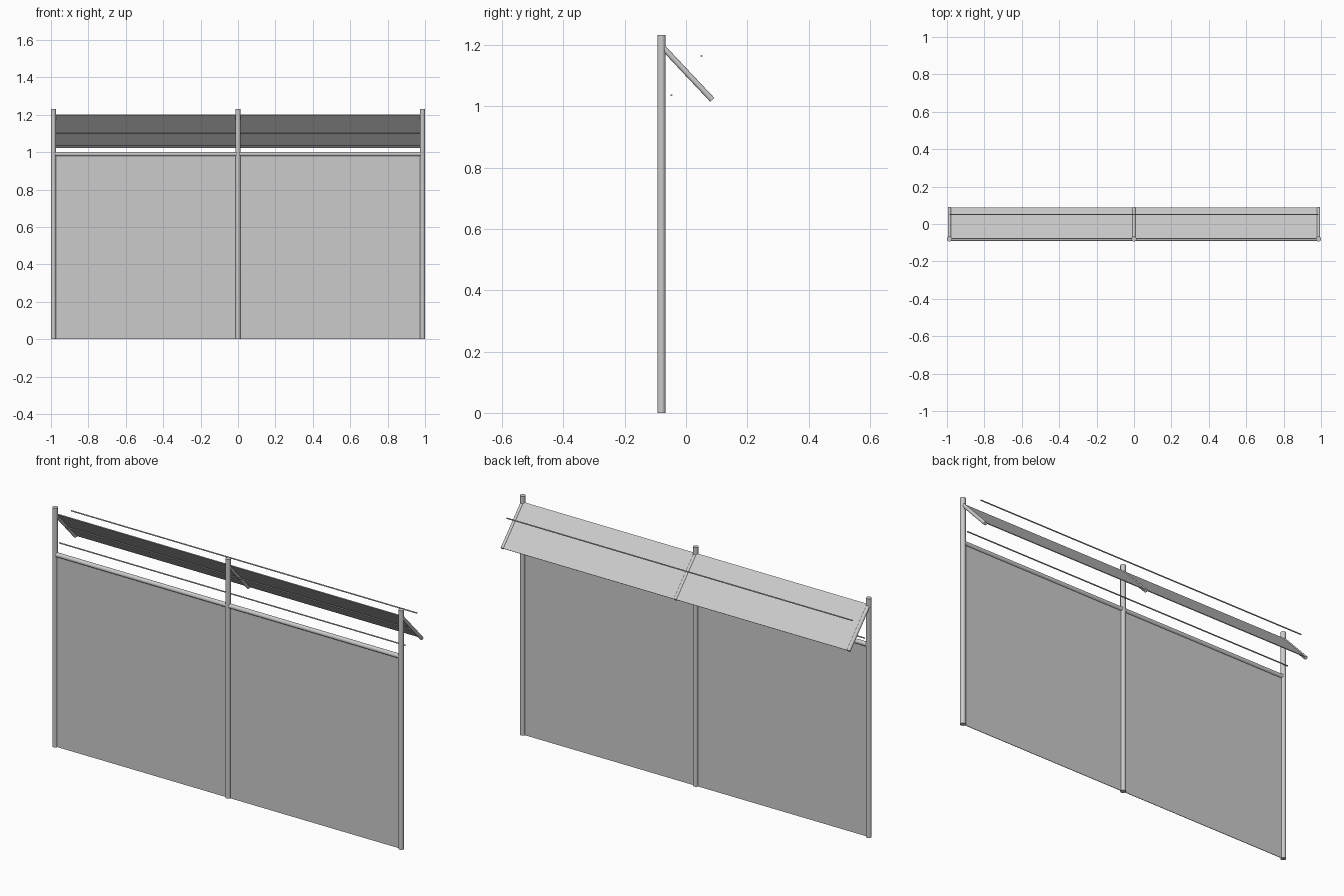
import bpy
from mathutils import Vector

if "Cube" in bpy.data.objects:
    bpy.data.objects.remove(bpy.data.objects["Cube"])

grey = bpy.data.materials.new("light_grey")
grey.diffuse_color = (0.6, 0.6, 0.6, 1)
grey.use_nodes = True
grey.node_tree.nodes["Principled BSDF"].inputs["Base Color"].default_value = grey.diffuse_color

HALF = 0.9865          # x of the outer posts
POST_Y, POST_R, POST_H = -0.08, 0.0135, 1.232
ARM_TOP = Vector((0, POST_Y, 1.197))
ARM_END = Vector((0, 0.0855, 1.021))
SLOPE = ARM_END - ARM_TOP
NORMAL = Vector((1, 0, 0)).cross(SLOPE).normalized()
if NORMAL.z < 0:
    NORMAL = -NORMAL


def finish(name):
    ob = bpy.context.object
    ob.name = name
    ob.data.materials.append(grey)
    return ob


def tube(name, a, b, r, sides=16):
    a, b = Vector(a), Vector(b)
    bpy.ops.mesh.primitive_cylinder_add(
        vertices=sides, radius=r, depth=(b - a).length, location=(a + b) / 2,
        rotation=(b - a).to_track_quat('Z', 'Y').to_euler())
    finish(name)
    bpy.ops.object.shade_smooth_by_angle()


def sheet(name, center, width, direction, thickness):
    # thin rectangular sheet spanning x, running along direction
    bpy.ops.mesh.primitive_cube_add(
        size=1, location=center,
        rotation=(Vector((0, 0, 1)).rotation_difference(direction)).to_euler())
    ob = finish(name)
    ob.scale = (width, thickness, direction.length)


# posts and slanted arms
for side, x in (("left", -HALF), ("middle", 0), ("right", HALF)):
    off = Vector((x, 0, 0))
    tube(side + "_post", (x, POST_Y, 0), (x, POST_Y, POST_H), POST_R)
    tube(side + "_arm", ARM_TOP + off, ARM_END + off, 0.0092)

# top rail and lower panel
tube("top_rail", (-HALF, POST_Y, 0.99), (HALF, POST_Y, 0.99), 0.0115)
sheet("fence_panel", (0, POST_Y, 0.495), 2 * HALF, Vector((0, 0, 0.99)), 0.003)

# slanted upper panel
sheet("slanted_panel", (ARM_TOP + ARM_END) / 2 + NORMAL * 0.003,
      2 * HALF, SLOPE, 0.004)

# three thin wires
for i, (y, z) in enumerate(((-0.0475, 1.036), (0.0015, 1.1), (0.0505, 1.164))):
    tube(f"wire_{i + 1}", (-HALF, y, z), (HALF, y, z), 0.0033, 8)
